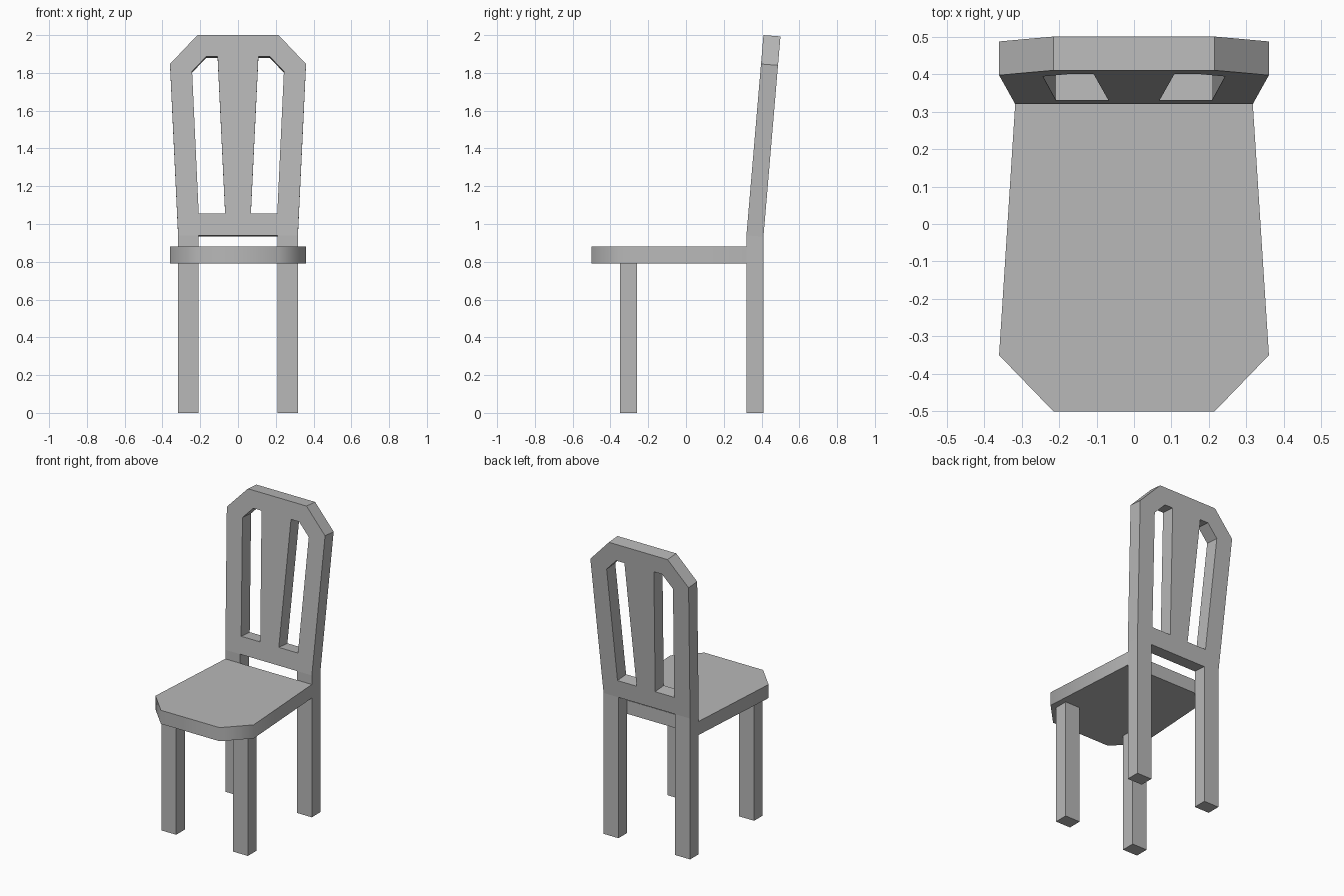
import bpy, bmesh, math

cube = bpy.data.objects.get("Cube")
if cube:
    bpy.data.objects.remove(cube, do_unlink=True)

# One plain grey material
GREY = (0.48, 0.48, 0.48, 1)
grey = bpy.data.materials.new("plain_grey")
grey.use_nodes = True
grey.diffuse_color = GREY
grey.node_tree.nodes["Principled BSDF"].inputs["Base Color"].default_value = GREY


def half_solid(name, points, faces, near, far):
    """Thicken a flat layout between two mappings, then mirror it across x = 0."""
    bm = bmesh.new()
    front = {k: bm.verts.new(near(*p)) for k, p in points.items()}
    back = {k: bm.verts.new(far(*p)) for k, p in points.items()}
    edges = {(f[i - 1], f[i]) for f in faces for i in range(len(f))}
    for f in faces:
        bm.faces.new([front[k] for k in f])
        bm.faces.new([back[k] for k in reversed(f)])
    for a, b in edges:
        on_centre = points[a][0] == 0 and points[b][0] == 0
        if (b, a) not in edges and not on_centre:
            bm.faces.new([front[b], front[a], back[a], back[b]])
    bmesh.ops.recalc_face_normals(bm, faces=bm.faces)
    mesh = bpy.data.meshes.new(name)
    bm.to_mesh(mesh)
    bm.free()
    mesh.materials.append(grey)
    obj = bpy.data.objects.new(name, mesh)
    bpy.context.collection.objects.link(obj)
    obj.modifiers.new("mirror", "MIRROR")
    return obj


# Back legs and leaning back rest in one bent frame
KINK, LEAN = 0.94, 0.085


def frame_front(x, z):
    return x, 0.32 + max(0, z - KINK) * LEAN, z


def frame_back(x, z):
    x, y, z = frame_front(x, z)
    return x, y + 0.09, z - (0.007 if z >= KINK else 0)


layout = dict(
    a=(0.208, 0), b=(0.317, 0), c=(0.317, KINK), d=(0.208, KINK),
    e=(0, KINK), f=(0, 1.055), g=(0.068, 1.055), h=(0.208, 1.055),
    i=(0.36, 1.847), j=(0.243, 1.808), k=(0.215, 2),
    l=(0.168, 1.887), m=(0.108, 1.887), n=(0, 2))
half_solid("back_frame", layout,
           ["abcd", "dcijh", "edhgf", "fgmn", "mlkn", "ljik"],
           frame_front, frame_back)

# Seat with cut front corners and softly shaded rim
seat_layout = dict(a=(0, -0.5), b=(0.215, -0.5), c=(0.36, -0.35),
                   d=(0.317, 0.32), e=(0, 0.32))
seat = half_solid("seat", seat_layout, ["abcde"],
                  lambda x, y: (x, y, 0.88), lambda x, y: (x, y, 0.79))
bpy.ops.object.select_all(action="DESELECT")
seat.select_set(True)
bpy.context.view_layer.objects.active = seat
bpy.ops.object.shade_smooth_by_angle(angle=math.radians(60))

# Front legs
leg_layout = dict(a=(0.208, -0.35), b=(0.317, -0.35),
                  c=(0.317, -0.26), d=(0.208, -0.26))
half_solid("front_legs", leg_layout, ["abcd"],
           lambda x, y: (x, y, 0.79), lambda x, y: (x, y, 0))
